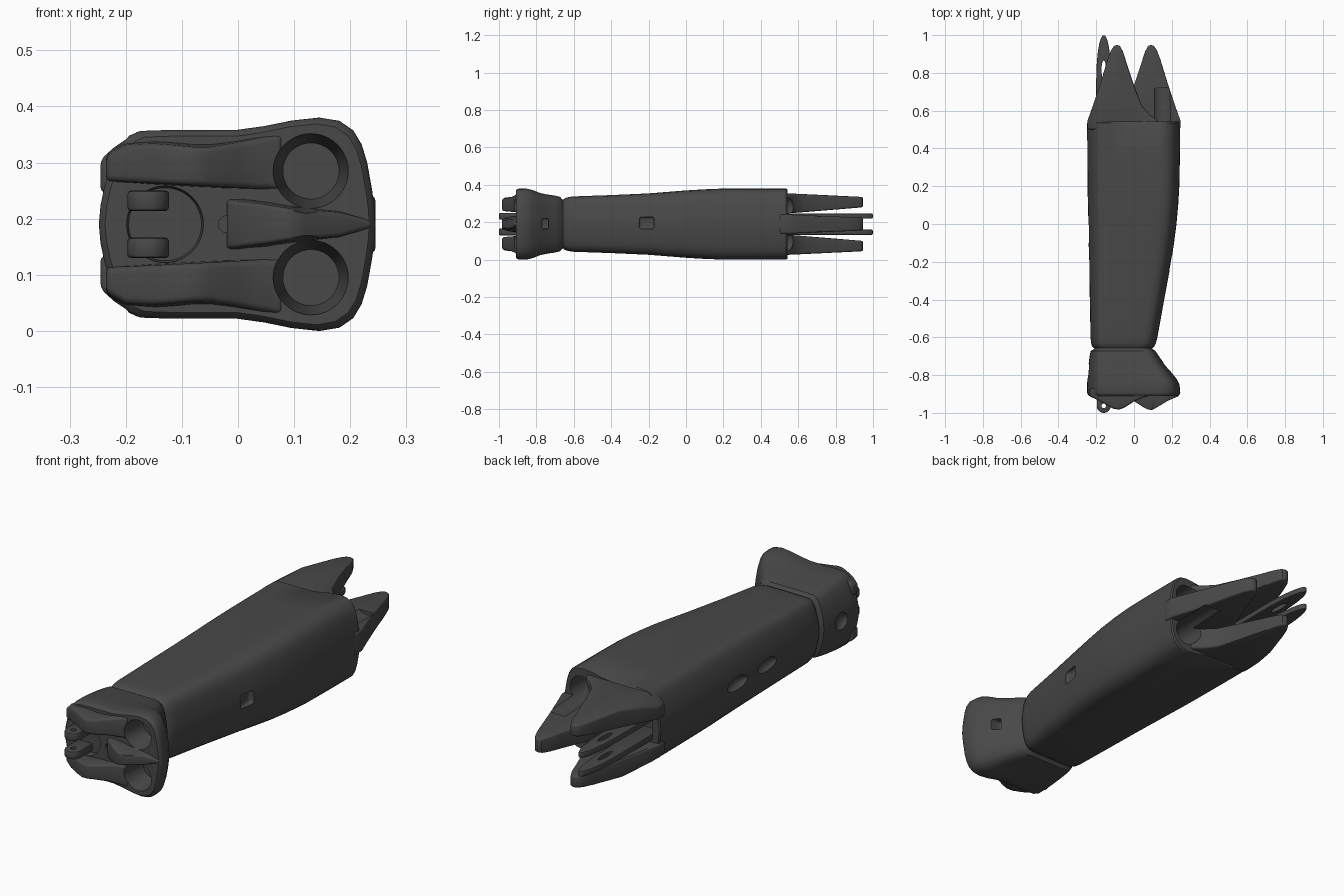
import bpy, bmesh, math
from mathutils import Matrix, Vector

if "Cube" in bpy.data.objects:
    bpy.data.objects.remove(bpy.data.objects["Cube"], do_unlink=True)

MID = 0.19  # height of the symmetry plane
GREY = (0.065, 0.065, 0.065, 1)
mat = bpy.data.materials.new("dark_grey")
mat.use_nodes = True
mat.diffuse_color = GREY
bsdf = mat.node_tree.nodes["Principled BSDF"]
bsdf.inputs["Base Color"].default_value = GREY
bsdf.inputs["Roughness"].default_value = 0.6


def finish(name, bm):
    bmesh.ops.recalc_face_normals(bm, faces=bm.faces)
    me = bpy.data.meshes.new(name)
    bm.to_mesh(me)
    bm.free()
    me.materials.append(mat)
    ob = bpy.data.objects.new(name, me)
    bpy.context.collection.objects.link(ob)
    return ob


def loft(name, rings):
    """Skin a list of equally long closed rings and cap both ends."""
    bm = bmesh.new()
    loops = [[bm.verts.new(p) for p in r] for r in rings]
    n = len(loops[0])
    for a, b in zip(loops, loops[1:]):
        for i in range(n):
            j = (i + 1) % n
            bm.faces.new((a[i], a[j], b[j], b[i]))
    bm.faces.new(loops[0])
    bm.faces.new(loops[-1])
    return finish(name, bm)


def bake(ob):
    """Replace the mesh by the result of its modifiers."""
    dg = bpy.context.evaluated_depsgraph_get()
    me = bpy.data.meshes.new_from_object(ob.evaluated_get(dg))
    ob.modifiers.clear()
    ob.data = me


def bevel(ob, width, segments=3):
    m = ob.modifiers.new("bevel", "BEVEL")
    m.width, m.segments = width, segments
    m.limit_method, m.angle_limit = "ANGLE", math.radians(45)
    bake(ob)


def cut(ob, cutters):
    for c in cutters:
        m = ob.modifiers.new("cut", "BOOLEAN")
        m.operation, m.object, m.solver = "DIFFERENCE", c, "EXACT"
    bake(ob)


cutter_list = []


def cutter(ob):
    ob.hide_render = True
    cutter_list.append(ob)
    return ob


def cone_cut(x, z, y0, y1, r0, r1, name="hole_cutter"):
    """Round cutter along y with radius r0 at y0 and r1 at y1."""
    return cutter(loft(name, [
        [(x + r * math.cos(a), y, z + r * math.sin(a))
         for a in (2 * math.pi * i / 48 for i in range(48))]
        for y, r in ((y0, r0), (y1, r1))]))


def box_cut(lo, hi, soft=0.012):
    bm = bmesh.new()
    lo, hi = Vector(lo), Vector(hi)
    bmesh.ops.create_cube(bm, size=1, matrix=Matrix.Translation((lo + hi) / 2)
                          @ Matrix.Diagonal((*(hi - lo), 1)))
    ob = finish("slot_cutter", bm)
    bevel(ob, soft)
    return cutter(ob)


def lens_cut(centre, size):
    bm = bmesh.new()
    bmesh.ops.create_uvsphere(bm, u_segments=24, v_segments=12, radius=1,
                              matrix=Matrix.Translation(centre) @ Matrix.Diagonal((*size, 1)))
    return cutter(finish("lens_cutter", bm))


# Rounded outline of the arm: (position across, share of half height)
PROFILE = [(0, 0), (.006, .2), (.02, .4), (.05, .66), (.08, .84), (.11, .94), (.15, .99),
           (.25, 1), (.5, 1), (.6, 1), (.7, 1), (.8, 1), (.87, .97), (.92, .88), (.95, .75),
           (.97, .58), (.988, .32), (.996, .16), (1, 0)]


def section(y, xl, xr, hl, hr):
    def half(s):
        out = []
        for u, v in PROFILE:
            w = min(max((u - .48) / .32, 0), 1)
            w = w * w * (3 - 2 * w)
            out.append((xl + (xr - xl) * u, y, MID + s * v * (hl + (hr - hl) * w)))
        return out
    return half(1) + half(-1)[-2:0:-1]


def prong(name, base, rows, sign=1):
    """Spike built from rows of (x, tip y, base low, base high, tip low, tip high)."""
    rings = []
    for x, y, bl, bh, tl, th in rows:
        rings.append([(x, yy, MID + sign * d)
                      for yy, d in ((base, bl), (base, bh), (y, th), (y, tl))])
    ob = loft(name, rings)
    bevel(ob, 0.01)
    return ob


def plate(name, pts, z0, z1):
    ob = loft(name, [[(x, y, z) for x, y in pts] for z in (z0, z1)])
    bevel(ob, 0.006, 2)
    return ob


# Main arm
arm = loft("arm_body", [section(*s) for s in (
    (-.657, -.213, .098, .13, .13), (-.648, -.222, .108, .138, .138),
    (-.63, -.227, .116, .144, .144), (-.6, -.23, .124, .147, .148),
    (-.4, -.234, .16, .152, .155), (-.2, -.238, .197, .157, .164),
    (-.1, -.24, .212, .16, .172), (0, -.242, .225, .163, .18),
    (.1, -.244, .234, .166, .186), (.2, -.246, .24, .167, .19),
    (.35, -.247, .243, .168, .19), (.535, -.248, .244, .168, .19),
    (.542, -.243, .239, .163, .185))])

# Wrist block at the front
head = loft("wrist_block", [section(*s) for s in (
    (-.65, -.2, .09, .125, .125), (-.664, -.215, .1, .134, .134),
    (-.672, -.229, .114, .145, .145), (-.7, -.235, .132, .15, .152),
    (-.74, -.24, .16, .155, .158), (-.78, -.244, .193, .16, .166),
    (-.82, -.247, .226, .165, .182), (-.85, -.248, .241, .167, .189),
    (-.892, -.248, .245, .168, .19), (-.902, -.245, .242, .165, .187),
    (-.91, -.237, .234, .157, .179))])

# Round sockets, front and back
front_holes = [cone_cut(.13, MID + s * .095, -1.0, -.8, .08, .05) for s in (1, -1)]
back_holes = [cone_cut(.15, MID + s * .09, .42, .72, .055, .062) for s in (1, -1)]
cut(arm, back_holes + [
    box_cut((-.21, .48, .14), (-.03, .6, .24)),
    box_cut((.175, -.25, .165), (.3, -.17, .228)),
    lens_cut((-.245, -.03, MID), (.03, .075, .03)),
    lens_cut((-.245, -.25, MID), (.03, .075, .03))])
cut(head, front_holes + [
    cone_cut(-.13, MID, -.95, -.88, .073, .065),
    cone_cut(-.02, MID, -.95, -.9, .015, .015),
    box_cut((.13, -.77, .165), (.3, -.735, .22), .008),
    lens_cut((-.245, -.78, MID), (.025, .04, .04))])

parts = [arm, head]

# Long spikes at the back: upper and lower pair, then the middle one
SPIKE = [(-.155, .55), (-.13, .62), (-.09, .74), (-.05, .87), (-.032, .918), (-.016, .942),
         (0, .95), (.016, .942), (.032, .912), (.05, .855), (.09, .735), (.13, .63), (.17, .58),
         (.215, .55)]
for sign, label in ((1, "upper"), (-1, "lower")):
    rows = []
    for dx, y in SPIKE:
        t = (y - .54) / .41
        edge = max(0, -dx - .1) * .9
        rows.append((dx - .09, y, .056, .165 - edge, .056 + .034 * t, .165 - .02 * t - edge))
    ob = prong(label + "_back_spike", .5, rows, sign)
    cut(ob, back_holes)
    parts.append(ob)
rows = []
for dx, y in SPIKE[:-2]:
    t = (y - .54) / .41
    h, k = .052 - .018 * t, .052
    rows.append((.09 - dx, y, -k, k, -h, h))
ob = prong("middle_back_spike", .5, rows)
cut(ob, back_holes)
parts.append(ob)

# Blunt ridges on the front face
RIDGE = [(-.235, -.913, .12), (-.2, -.928, .14), (-.15, -.955, .143), (-.11, -.978, .14),
         (-.08, -.983, .137), (-.05, -.972, .137), (0, -.94, .145), (.04, -.922, .153),
         (.08, -.912, .16)]
for sign, label in ((1, "upper"), (-1, "lower")):
    rows = [(x, y, .062 - .05 * x, h + .008, .066 - .05 * x, h) for x, y, h in RIDGE]
    ob = prong(label + "_front_ridge", -.87, rows, sign)
    cut(ob, front_holes)
    parts.append(ob)
rows = [(x, y, -h, h, -h * .8, h * .8) for x, y, h in (
    (-.02, -.92, .052), (0, -.938, .05), (.05, -.97, .043), (.075, -.982, .038),
    (.095, -.985, .035), (.12, -.972, .032), (.18, -.935, .026), (.238, -.911, .008))]
ob = prong("middle_front_ridge", -.87, rows)
cut(ob, front_holes)
parts.append(ob)


def vertical_cut(x, y, rx, ry):
    """Oval cutter along z."""
    return cutter(loft("pin_cutter", [
        [(x + rx * math.cos(a), y + ry * math.sin(a), z)
         for a in (2 * math.pi * i / 32 for i in range(32))] for z in (0, .4)]))


# Hinge lugs, front and back
pin_hole = vertical_cut(-.16, -.963, .012, .012)
slot_hole = vertical_cut(-.16, .815, .012, .05)
front_pts = [(-.197, -.86)] + [(-.16 - .037 * math.cos(math.pi * i / 16),
                                -.963 - .037 * math.sin(math.pi * i / 16))
                               for i in range(17)] + [(-.123, -.86)]
back_pts = [(-.2, .47)] + [(-.16 - .04 * math.cos(math.pi * i / 20),
                            .76 + .24 * math.sin(math.pi * i / 20))
                           for i in range(21)] + [(-.12, .47)]
for sign, label in ((1, "upper"), (-1, "lower")):
    c = MID + sign * .042
    ob = plate(label + "_front_lug", front_pts, c - .018, c + .018)
    cut(ob, [pin_hole])
    parts.append(ob)
    c = MID + sign * .043
    ob = plate(label + "_back_lug", back_pts, c - .014, c + .014)
    cut(ob, [slot_hole])
    parts.append(ob)

# Cutters are no longer needed
for c in cutter_list:
    bpy.data.objects.remove(c, do_unlink=True)

bpy.ops.object.select_all(action="DESELECT")
for ob in parts:
    ob.select_set(True)
bpy.context.view_layer.objects.active = arm
bpy.ops.object.shade_smooth_by_angle(angle=math.radians(35))
